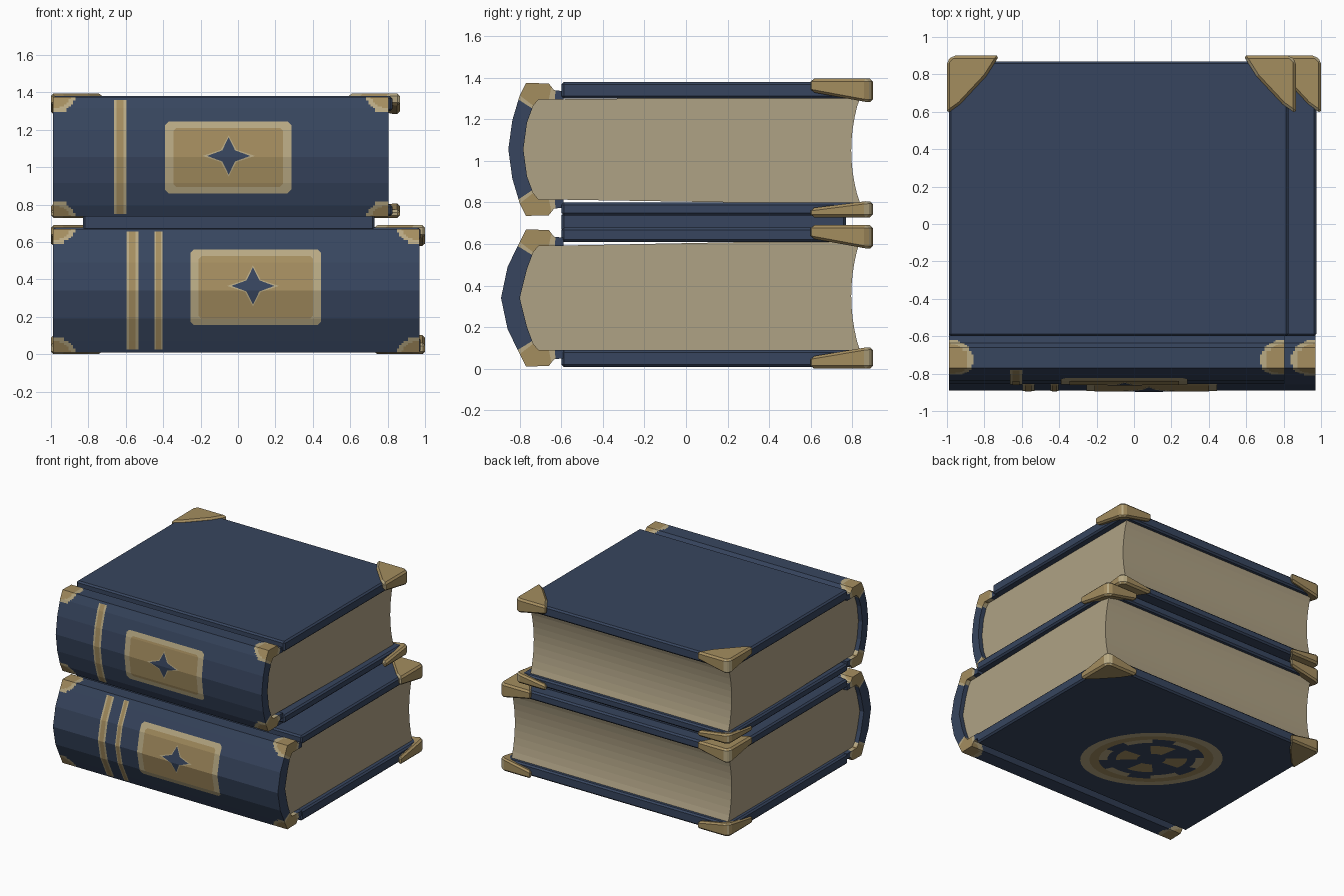
import bpy, bmesh, math
from mathutils import Vector

cube = bpy.data.objects.get("Cube")
if cube:
    bpy.data.objects.remove(cube, do_unlink=True)


def material(name, hex_code):
    srgb = [int(hex_code[i:i + 2], 16) / 255 for i in (0, 2, 4)]
    colour = [((c + 0.055) / 1.055) ** 2.4 for c in srgb] + [1]
    mat = bpy.data.materials.new(name)
    mat.use_nodes = True
    mat.diffuse_color = colour
    mat.node_tree.nodes["Principled BSDF"].inputs["Base Color"].default_value = colour
    return mat


NAVY = material("navy leather", "37455e")
PAGE = material("page paper", "afa285")
GOLD = material("old gold", "a48d5f")
PALE = material("pale gold", "b8a983")


def finish(name, bm, mats, recalc=True):
    if recalc:
        bmesh.ops.recalc_face_normals(bm, faces=bm.faces)
    mesh = bpy.data.meshes.new(name)
    bm.to_mesh(mesh)
    bm.free()
    for mat in mats:
        mesh.materials.append(mat)
    obj = bpy.data.objects.new(name, mesh)
    bpy.context.collection.objects.link(obj)
    return obj


def bevel(obj, width):
    mod = obj.modifiers.new("soft edges", "BEVEL")
    mod.width = width
    mod.segments = 1


def box(name, x, y, z, mat, soft=0.012):
    bm = bmesh.new()
    bmesh.ops.create_cube(bm, size=1)
    for v in bm.verts:
        v.co = [a + (b - a) * (c + 0.5) for (a, b), c in zip((x, y, z), v.co)]
    bevel(finish(name, bm, [mat]), soft)


def mirrored(half, z0, z1):
    """Turn a half profile of (y, inset from top) into a full one of (y, z)."""
    top = [(y, z1 - d) for y, d in half]
    return top + [(y, z0 + d) for y, d in reversed(half[:-1])]


def profiles(z0, z1, bulge):
    mid = (z1 - z0) / 2
    outer = [(-.59, .04), (-.635, .035), (-.66, .003), (-.77, 0), (-.80, .06),
             (-.80 - bulge * .65, .18), (-.80 - bulge, mid)]
    inner = [(-.59, .08), (-.64, .08), (-.68, .08), (-.71, .08), (-.735, .11),
             (-.765, .19), (-.755 - bulge * .5, mid)]
    return mirrored(outer, z0, z1), mirrored(inner, z0, z1)


def refine(path, steps):
    pts = [Vector(p) for p in path]
    fine = [a.lerp(b, i / steps) for a, b in zip(pts, pts[1:]) for i in range(steps)]
    return fine + [pts[-1]]


def spine(name, x0, x1, z0, z1, bulge):
    """Bowed shell whose four ends are painted as rounded gold corners."""
    outer, inner = (refine(p, 6) for p in profiles(z0, z1, bulge))
    n = len(outer)
    ring = outer + inner[::-1]
    fine = [.012 * i for i in range(13)]
    xs = [x0 + f for f in fine] + [x1 - f for f in reversed(fine)]
    bm = bmesh.new()
    rows = [[bm.verts.new((x, y, z)) for y, z in ring] for x in xs]
    m = len(ring)
    for a, b in zip(rows, rows[1:]):
        for i in range(m):
            j = (i + 1) % m
            bm.faces.new((a[i], a[j], b[j], b[i]))
    for row in (rows[0], rows[-1]):
        for i in range(n - 1):
            bm.faces.new((row[i], row[i + 1], row[m - 2 - i], row[m - 1 - i]))
    for f in bm.faces:
        c = f.calc_center_median()
        dx = min(c.x - x0, x1 - c.x) / .13
        dz = min(abs(c.z - z0), abs(z1 - c.z)) / .115
        d = math.sqrt(dx ** 2 + ((c.y + .73) / .12) ** 2 + dz ** 2)
        f.material_index = 0 if d > 1 else 2 if d > .78 else 1
    finish(name, bm, [NAVY, GOLD, PALE])


def spine_plate(name, outline, path, mat, lift):
    """Thin plate drawn in x and z, wrapped onto the bowed spine."""
    front = path[3:-3]
    bm = bmesh.new()
    face = bm.faces.new([bm.verts.new((x, 0, z)) for x, z in outline])
    bmesh.ops.triangulate(bm, faces=[face])
    for _, z in front:
        bmesh.ops.bisect_plane(bm, geom=bm.verts[:] + bm.edges[:] + bm.faces[:],
                               plane_co=(0, 0, z), plane_no=(0, 0, 1))
    for v in bm.verts:
        for (ya, za), (yb, zb) in zip(front, front[1:]):
            if zb - 1e-5 <= v.co.z <= za + 1e-5:
                v.co.y = ya + (yb - ya) * (za - v.co.z) / (za - zb) - lift
                break
    for f in bm.faces:
        f.normal_update()
        if f.normal.y > 0:
            f.normal_flip()
    finish(name, bm, [mat], recalc=False)


def rect(x0, x1, z0, z1, cut=0.0):
    pts = [(x0 + cut, z0), (x1 - cut, z0), (x1, z0 + cut), (x1, z1 - cut),
           (x1 - cut, z1), (x0 + cut, z1), (x0, z1 - cut), (x0, z0 + cut)]
    return pts if cut else pts[::2][:1] + [(x1, z0), (x1, z1), (x0, z1)]


def star(cx, cz, w, h):
    pts = []
    for i in range(8):
        a, r = i * math.pi / 4, 1 if i % 2 == 0 else .42
        pts.append((cx + w * r * math.cos(a), cz + h * r * math.sin(a)))
    return pts


def pages(name, x0, x1, z0, z1, book):
    """Block of paper with a hollow fore-edge."""
    _, inner = profiles(*book)
    path = [(y - .004, z) for y, z in inner[3:-3]]
    for i in range(11):
        t = i / 10
        path.append((.84 - .045 * math.sin(math.pi * t) ** .8, z0 + (z1 - z0) * t))
    bm = bmesh.new()
    face = bm.faces.new([bm.verts.new((x0, y, z)) for y, z in path])
    new = bmesh.ops.extrude_face_region(bm, geom=[face])["geom"]
    bmesh.ops.translate(bm, vec=(x1 - x0, 0, 0),
                        verts=[g for g in new if isinstance(g, bmesh.types.BMVert)])
    finish(name, bm, [PAGE])


def corner_cap(name, x, side, z, inward, depth):
    """Metal corner: thick at the tip, thinner towards its two wings."""
    plan = [(.03, 0), (.28, 0), (.21, .11), (.07, .26), (0, .31), (0, .03)]
    bm = bmesh.new()
    outside, inside = [], []
    for a, b in plan:
        reach = depth * (1 if a + b < .1 else .55)
        px, py = x - side * a, .9 - b
        outside.append(bm.verts.new((px, py, z)))
        inside.append(bm.verts.new((px, py, z + inward * reach)))
    bm.faces.new(outside)
    bm.faces.new(inside)
    for i in range(len(plan)):
        j = (i + 1) % len(plan)
        f = bm.faces.new((outside[i], outside[j], inside[j], inside[i]))
        f.material_index = 1 if i in (1, 3, 5) else 0
    bevel(finish(name, bm, [GOLD, PALE]), .014)


def book(name, x0, x1, spine_x1, shape, covers, caps, cap_x1, bands, label, emblem):
    z0, z1, _ = shape
    path = profiles(*shape)[0]
    spine(name + "_spine", x0, spine_x1, *shape)
    (a, b), (c, d) = covers
    box(name + "_bottom_cover", (x0, x1), (-.6, .87), (a, b), NAVY)
    box(name + "_top_cover", (x0, x1), (-.6, .87), (c, d), NAVY)
    pages(name + "_pages", x0 + .035, spine_x1 - .035, b - .01, c + .01, shape)
    for level, (z, inward, depth) in caps.items():
        corner_cap(f"{name}_{level}_right_cap", -1, -1, z, inward, depth)
        corner_cap(f"{name}_{level}_left_cap", cap_x1, 1, z, inward, depth)
    # Spine bands, title panel and star
    for i, (x, w) in enumerate(bands):
        for part, mat, half, lift in (("edge", PALE, w, .003), ("core", GOLD, w * .55, .005)):
            spine_plate(f"{name}_band_{i}_{part}",
                        rect(x - half, x + half, z0 + .015, z1 - .015), path, mat, lift)
    lx0, lx1, lz0, lz1 = label
    spine_plate(name + "_label_edge", rect(lx0, lx1, lz0, lz1, .02), path, PALE, .003)
    spine_plate(name + "_label", rect(lx0 + .045, lx1 - .045, lz0 + .035, lz1 - .035, .015),
                path, GOLD, .005)
    cx, cz = emblem
    spine_plate(name + "_star_edge", star(cx, cz, .14, .11), path, PALE, .007)
    spine_plate(name + "_star", star(cx, cz, .115, .1), path, NAVY, .009)


# The two stacked books
book("lower_book", -.99, .975, .97, (.01, .67, .09), ((.008, .09), (.61, .678)),
     {"bottom": (0, 1, .105), "top": (.69, -1, .115)}, 1.0,
     [(-.565, .032), (-.425, .022)], (-.255, .445, .155, .56), (.08, .365))
book("upper_book", -.99, .825, .805, (.735, 1.375, .055), ((.738, .80), (1.30, 1.38)),
     {"bottom": (.728, 1, .08), "top": (1.395, -1, .115)}, .865,
     [(-.63, .034)], (-.39, .285, .86, 1.245), (-.05, 1.06))

# Raised panel between the books
box("middle_panel", (-.83, .73), (-.6, .77), (.66, .75), NAVY)


# Medallion under the lower book
def oval(angle, scale):
    u, v = .51 * scale * math.cos(angle), .375 * scale * math.sin(angle)
    return (-.13 - .74 * u - .68 * v, .04 + .68 * u - .74 * v, .004)


def medallion_ring(name, outer, inner, mat, arcs=1, fill=1.0):
    bm = bmesh.new()
    steps = 48 // arcs
    for k in range(arcs):
        start = k * math.tau / arcs
        angles = [start + fill * math.tau / arcs * i / steps for i in range(steps + 1)]
        pairs = [[bm.verts.new(oval(t, r)) for r in (outer, inner)] for t in angles]
        for (a, b), (c, d) in zip(pairs, pairs[1:]):
            f = bm.faces.new((a, b, d, c))
            f.normal_update()
            if f.normal.z > 0:
                f.normal_flip()
    finish(name, bm, [mat], recalc=False)


medallion_ring("medallion_rim", 1, .87, PALE)
medallion_ring("medallion_band", .87, .74, GOLD)
medallion_ring("medallion_arcs", .74, .62, PALE, 6, .55)
medallion_ring("medallion_petals", .5, .2, GOLD, 4, .5)
